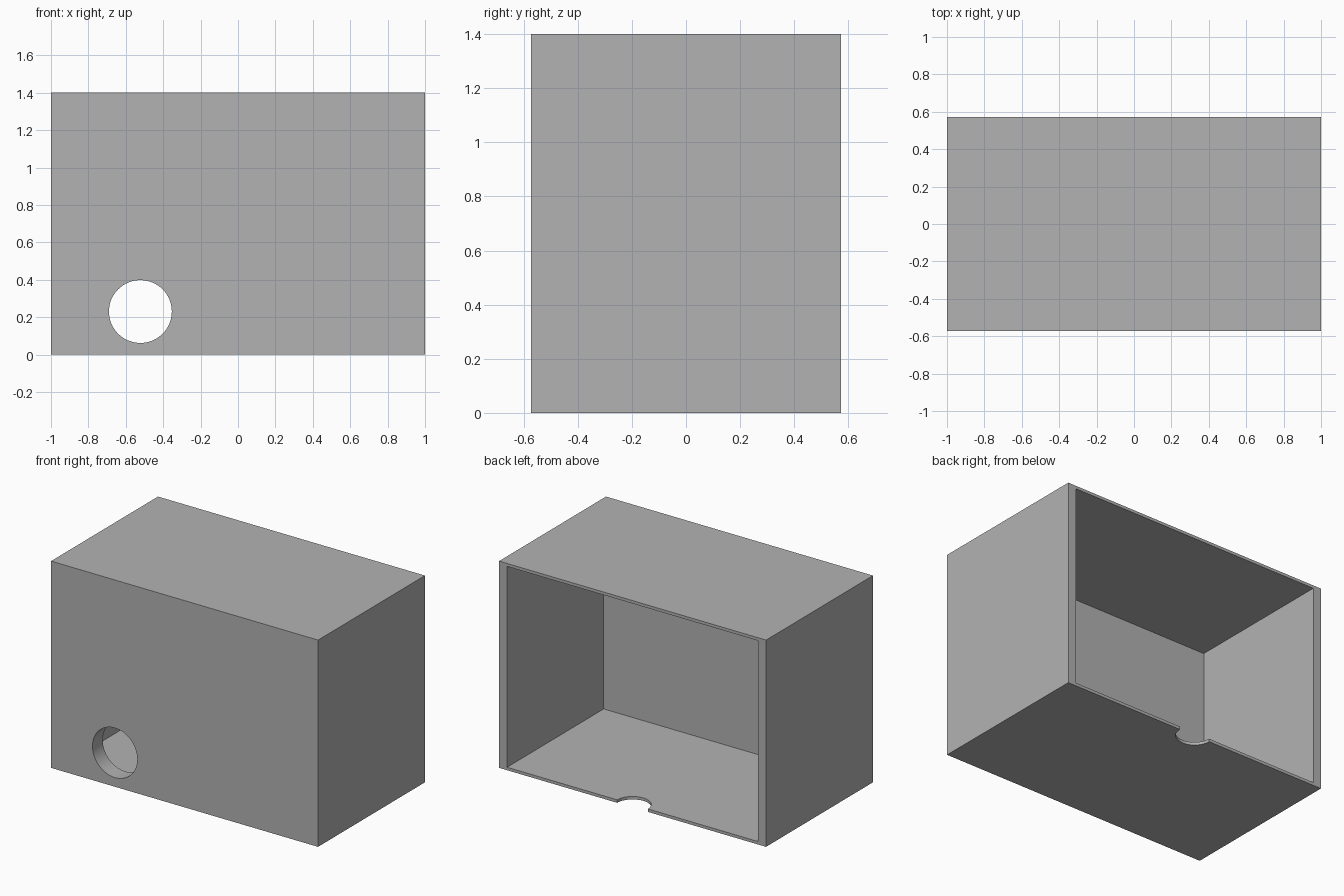
import bpy, math

cube = bpy.data.objects.get("Cube")
if cube:
    bpy.data.objects.remove(cube, do_unlink=True)

# Overall size and wall thicknesses
HALF_X, HALF_Y, HEIGHT = 1.0, 0.572, 1.4
SIDE, SLAB, FRONT = 0.06, 0.02, 0.11
OVER = 0.2  # how far cutters pass the surface

grey = bpy.data.materials.new("plain_grey")
grey.use_nodes = True
colour = (0.448, 0.448, 0.448, 1)
grey.diffuse_color = colour
grey.node_tree.nodes["Principled BSDF"].inputs["Base Color"].default_value = colour


def box(name, low, high):
    centre = [(a + b) / 2 for a, b in zip(low, high)]
    bpy.ops.mesh.primitive_cube_add(size=1, location=centre)
    ob = bpy.context.object
    ob.name = name
    ob.scale = [b - a for a, b in zip(low, high)]
    bpy.ops.object.transform_apply(location=True, rotation=True, scale=True)
    ob.data.materials.append(grey)
    return ob


def cylinder(name, radius, depth, location, tilt=0):
    bpy.ops.mesh.primitive_cylinder_add(vertices=64, radius=radius, depth=depth,
                                        location=location, rotation=(tilt, 0, 0))
    ob = bpy.context.object
    ob.name = name
    bpy.ops.object.transform_apply(location=True, rotation=True, scale=True)
    ob.data.materials.append(grey)
    return ob


def cut(target, cutter):
    mod = target.modifiers.new(cutter.name, "BOOLEAN")
    mod.operation = "DIFFERENCE"
    mod.solver = "EXACT"
    mod.object = cutter
    bpy.context.view_layer.objects.active = target
    bpy.ops.object.modifier_apply(modifier=mod.name)
    bpy.data.objects.remove(cutter, do_unlink=True)


# Box shell, open at the back
shell = box("box_shell", (-HALF_X, -HALF_Y, 0), (HALF_X, HALF_Y, HEIGHT))
cut(shell, box("cavity", (SIDE - HALF_X, FRONT - HALF_Y, SLAB),
               (HALF_X - SIDE, HALF_Y + OVER, HEIGHT - SLAB)))

# Round port through the thick front panel
cut(shell, cylinder("port", 0.168, 2 * OVER, (-0.522, -HALF_Y, 0.23), math.pi / 2))

# Half-round cable notch in the rear edge of the floor
cut(shell, cylinder("cable_notch", 0.115, OVER, (0, HALF_Y, 0)))

# Smooth round cuts with crisp box edges
bpy.ops.object.select_all(action="DESELECT")
shell.select_set(True)
bpy.context.view_layer.objects.active = shell
bpy.ops.object.shade_smooth_by_angle(angle=math.radians(30))
